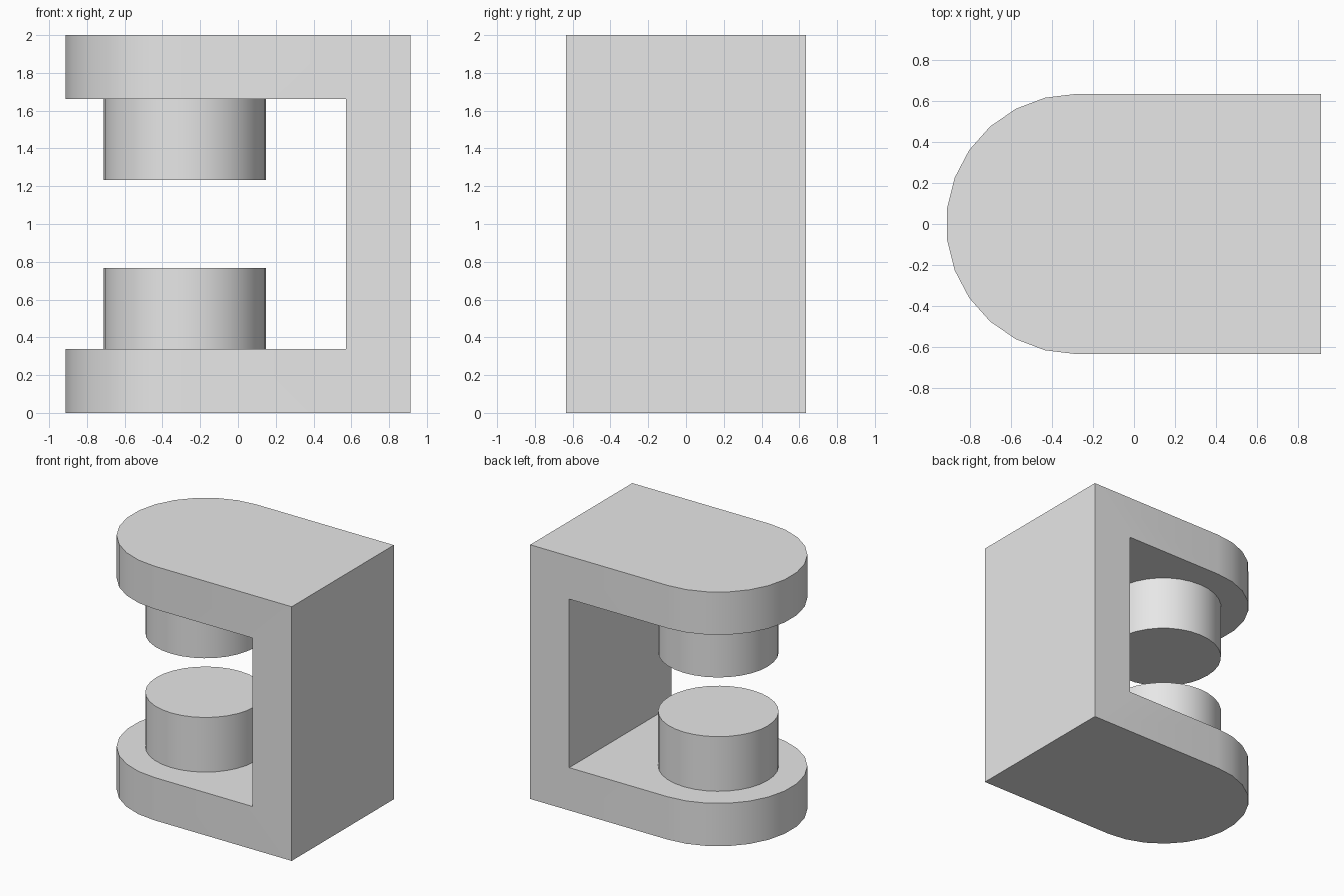
import bpy, bmesh, math

if "Cube" in bpy.data.objects:
    bpy.data.objects.remove(bpy.data.objects["Cube"])

HALF_X, HALF_Y, HEIGHT = 0.912, 0.635, 2.0
ARM = 0.337            # thickness of each arm
WALL_X = 0.572         # inner face of the upright
ROUND_X = -0.282       # centre of the rounded arm ends
POLE_R, POLE_H = 0.43, 0.43

grey = bpy.data.materials.new("plain grey")
grey.diffuse_color = (0.8, 0.8, 0.8, 1)
grey.use_nodes = True
grey.node_tree.nodes["Principled BSDF"].inputs["Base Color"].default_value = grey.diffuse_color


def prism(name, outline, z0, z1):
    """Closed solid from a counter-clockwise plan outline."""
    bm = bmesh.new()
    base = bm.faces.new([bm.verts.new((x, y, z0)) for x, y in outline])
    top = bmesh.ops.extrude_face_region(bm, geom=[base])["geom"]
    verts = [v for v in top if isinstance(v, bmesh.types.BMVert)]
    bmesh.ops.translate(bm, verts=verts, vec=(0, 0, z1 - z0))
    bmesh.ops.recalc_face_normals(bm, faces=bm.faces)
    mesh = bpy.data.meshes.new(name)
    bm.to_mesh(mesh)
    bm.free()
    mesh.materials.append(grey)
    obj = bpy.data.objects.new(name, mesh)
    bpy.context.collection.objects.link(obj)
    return obj


def activate(obj):
    bpy.ops.object.select_all(action='DESELECT')
    obj.select_set(True)
    bpy.context.view_layer.objects.active = obj


def arc(cx, r, start, sweep, steps):
    return [(cx + r * math.cos(start + sweep * i / steps),
             r * math.sin(start + sweep * i / steps)) for i in range(steps + 1)]


# C-shaped body: block with one rounded end
plan = [(HALF_X, -HALF_Y), (HALF_X, HALF_Y)]
plan += arc(ROUND_X, HALF_Y, math.pi / 2, math.pi, 13)
body = prism("c_frame", plan, 0, HEIGHT)

# Gap between the arms
gap = prism("gap_cutter", [(-2, -1), (WALL_X, -1), (WALL_X, 1), (-2, 1)],
            ARM, HEIGHT - ARM)
cut = body.modifiers.new("gap", 'BOOLEAN')
cut.operation, cut.solver, cut.object = 'DIFFERENCE', 'EXACT', gap
activate(body)
bpy.ops.object.modifier_apply(modifier=cut.name)
bpy.data.objects.remove(gap)

# Round pole pieces facing each other across the gap
circle = arc(ROUND_X, POLE_R, 0, 2 * math.pi, 32)[:-1]
lower = prism("lower_pole", circle, ARM, ARM + POLE_H)
upper = prism("upper_pole", circle, HEIGHT - ARM - POLE_H, HEIGHT - ARM)

for obj in (body, lower, upper):
    activate(obj)
    bpy.ops.object.shade_smooth_by_angle(angle=math.radians(30))
